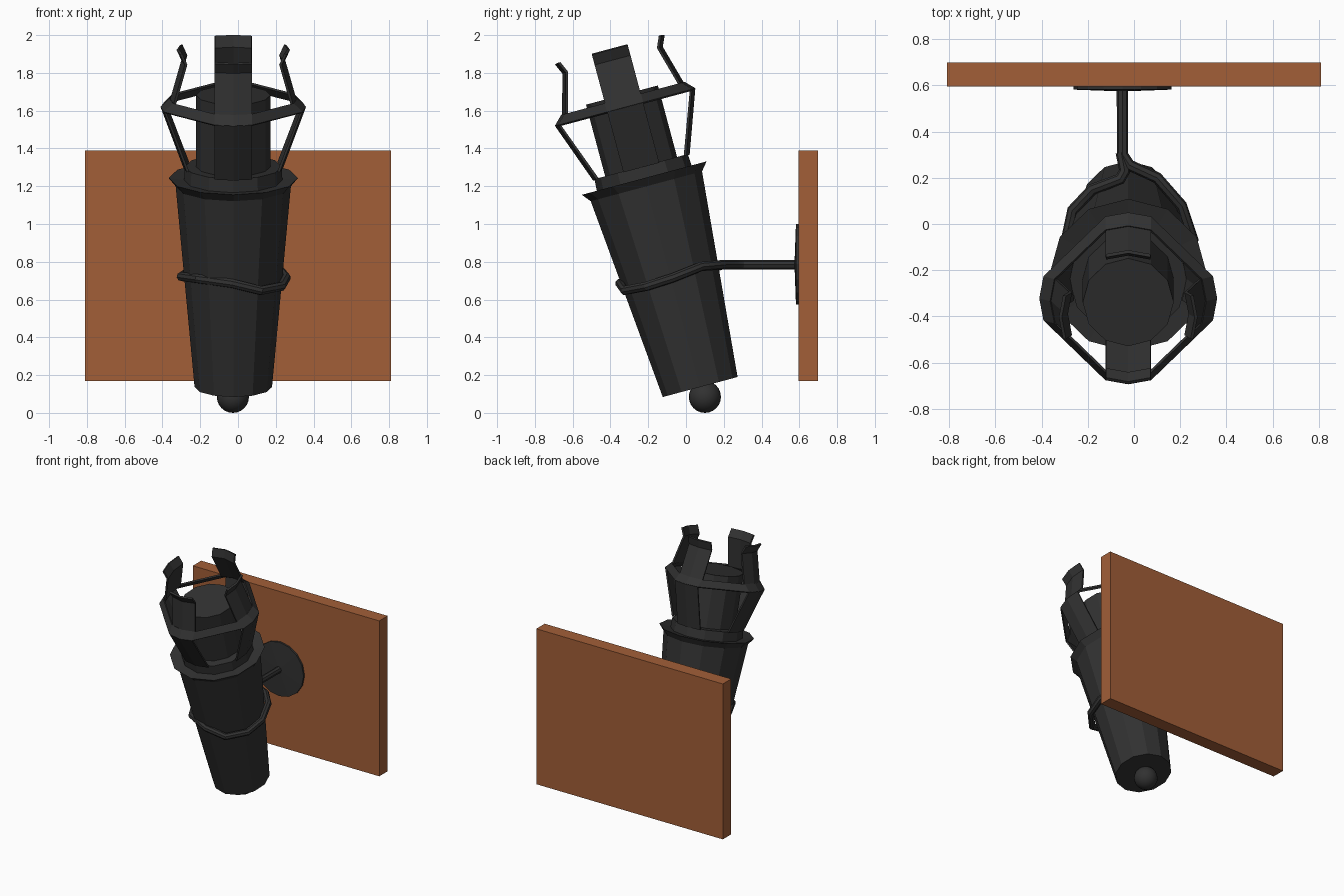
import bpy, bmesh, math
from mathutils import Matrix, Vector

if "Cube" in bpy.data.objects:
    bpy.data.objects.remove(bpy.data.objects["Cube"])

def material(name, rgb):
    m = bpy.data.materials.new(name)
    m.diffuse_color = (*rgb, 1)
    m.use_nodes = True
    m.node_tree.nodes["Principled BSDF"].inputs["Base Color"].default_value = m.diffuse_color
    return m

IRON = material("dark_iron", (0.031, 0.031, 0.031))
WOOD = material("brown_wood", (0.36, 0.113, 0.039))

# Torch axis: leans forward 15 degrees from the centre of its base
TILT = Matrix.Translation((-0.025, 0.075, 0.137)) @ Matrix.Rotation(math.radians(15), 4, 'X')

def mesh_object(name, verts, faces, mat, matrix=Matrix()):
    me = bpy.data.meshes.new(name)
    me.from_pydata([matrix @ Vector(v) for v in verts], [], faces)
    bm = bmesh.new()
    bm.from_mesh(me)
    bmesh.ops.recalc_face_normals(bm, faces=bm.faces)
    bm.to_mesh(me)
    bm.free()
    me.materials.append(mat)
    ob = bpy.data.objects.new(name, me)
    bpy.context.collection.objects.link(ob)
    return ob

def lathe(name, profile, n, mat, matrix):
    """Turn (radius, height) points round z and cap both ends."""
    verts = [(r * math.cos(2 * math.pi * i / n), r * math.sin(2 * math.pi * i / n), h)
             for r, h in profile for i in range(n)]
    faces = [(k * n + i, k * n + (i + 1) % n, (k + 1) * n + (i + 1) % n, (k + 1) * n + i)
             for k in range(len(profile) - 1) for i in range(n)]
    last = (len(profile) - 1) * n
    faces += [tuple(range(n)), tuple(range(last, last + n))]
    return mesh_object(name, verts, faces, mat, matrix)

def thicken(ob, t):
    mod = ob.modifiers.new("thickness", 'SOLIDIFY')
    mod.thickness = t
    mod.offset = 0

# Wall board
bpy.ops.mesh.primitive_cube_add(size=1, location=(0, 0.648, 0.78))
board = bpy.context.object
board.name = "wall_board"
board.scale = (1.62, 0.104, 1.22)
board.data.materials.append(WOOD)

# Tapered torch body with flared rim and raised collar
lathe("torch_body", [(0.205, 0), (0.305, 1.10), (0.342, 1.145), (0.26, 1.135), (0.256, 1.208)],
      12, IRON, TILT)

# Fuel drum inside the cage
lathe("fuel_drum", [(0.197, 1.19), (0.197, 1.60)], 12, IRON, TILT)

# Ball at the foot
bpy.ops.mesh.primitive_uv_sphere_add(segments=20, ring_count=12, radius=0.085, location=(-0.027, 0.1, 0.085))
ball = bpy.context.object
ball.name = "foot_ball"
ball.data.materials.append(IRON)
bpy.ops.object.shade_smooth_by_angle()

# Four cage prongs, each a bent strip with a slightly curved section
HALF, DROP = 0.097, 0.018
SECTION = [(-HALF, DROP), (0, 0), (HALF, DROP)]
PRONG = [(0.258, 1.205), (0.377, 1.53), (0.328, 1.575), (0.268, 1.792), (0.294, 1.85)]
for k, side in enumerate(("right", "back", "left", "front")):
    turn = TILT @ Matrix.Rotation(k * math.pi / 2, 4, 'Z')
    verts = [(r - d, t, h) for r, h in PRONG for t, d in SECTION]
    faces = [(3 * j + i, 3 * j + i + 1, 3 * j + i + 4, 3 * j + i + 3)
             for j in range(len(PRONG) - 1) for i in range(2)]
    thicken(mesh_object(side + "_prong", verts, faces, IRON, turn), 0.014)

# Band joining the prongs, straight between them
verts = []
for r, h in ((0.381, 1.53), (0.334, 1.578)):
    for k in range(4):
        rot = Matrix.Rotation(k * math.pi / 2, 4, 'Z')
        verts += [rot @ Vector((r - d, t, h)) for t, d in SECTION]
faces = [(i, (i + 1) % 12, 12 + (i + 1) % 12, 12 + i) for i in range(12)]
thicken(mesh_object("cage_band", verts, faces, IRON, TILT), 0.012)

# Round wall plate, very slightly domed
to_wall = Matrix.Translation((-0.05, 0.6, 0.787)) @ Matrix.Rotation(math.pi / 2, 4, 'X')
lathe("wall_plate", [(0.212, 0), (0.212, 0.018), (0.025, 0.025)], 16, IRON, to_wall)

# Bent rod: out from the plate, round the body and hooked over itself
path = [(-0.05, 0.59, 0.785), (-0.05, 0.30, 0.785), (-0.02, 0.255, 0.785), (0.10, 0.20, 0.785),
        (0.205, 0.08, 0.775), (0.255, -0.07, 0.715), (0.23, -0.21, 0.67), (0.12, -0.325, 0.648),
        (-0.03, -0.35, 0.685), (-0.21, -0.275, 0.71), (-0.30, -0.10, 0.722), (-0.265, 0.06, 0.745),
        (-0.18, 0.15, 0.77), (-0.06, 0.195, 0.785), (-0.04, 0.23, 0.785), (-0.055, 0.31, 0.785)]
cu = bpy.data.curves.new("holder_rod", 'CURVE')
cu.dimensions = '3D'
cu.bevel_depth = 0.025
cu.bevel_resolution = 2
cu.use_fill_caps = True
sp = cu.splines.new('POLY')
sp.points.add(len(path) - 1)
for p, co in zip(sp.points, path):
    p.co = (*co, 1)
cu.materials.append(IRON)
rod = bpy.data.objects.new("holder_rod", cu)
bpy.context.collection.objects.link(rod)
bpy.ops.object.select_all(action='DESELECT')
rod.select_set(True)
bpy.context.view_layer.objects.active = rod
bpy.ops.object.convert(target='MESH')
bpy.ops.object.shade_smooth_by_angle()
